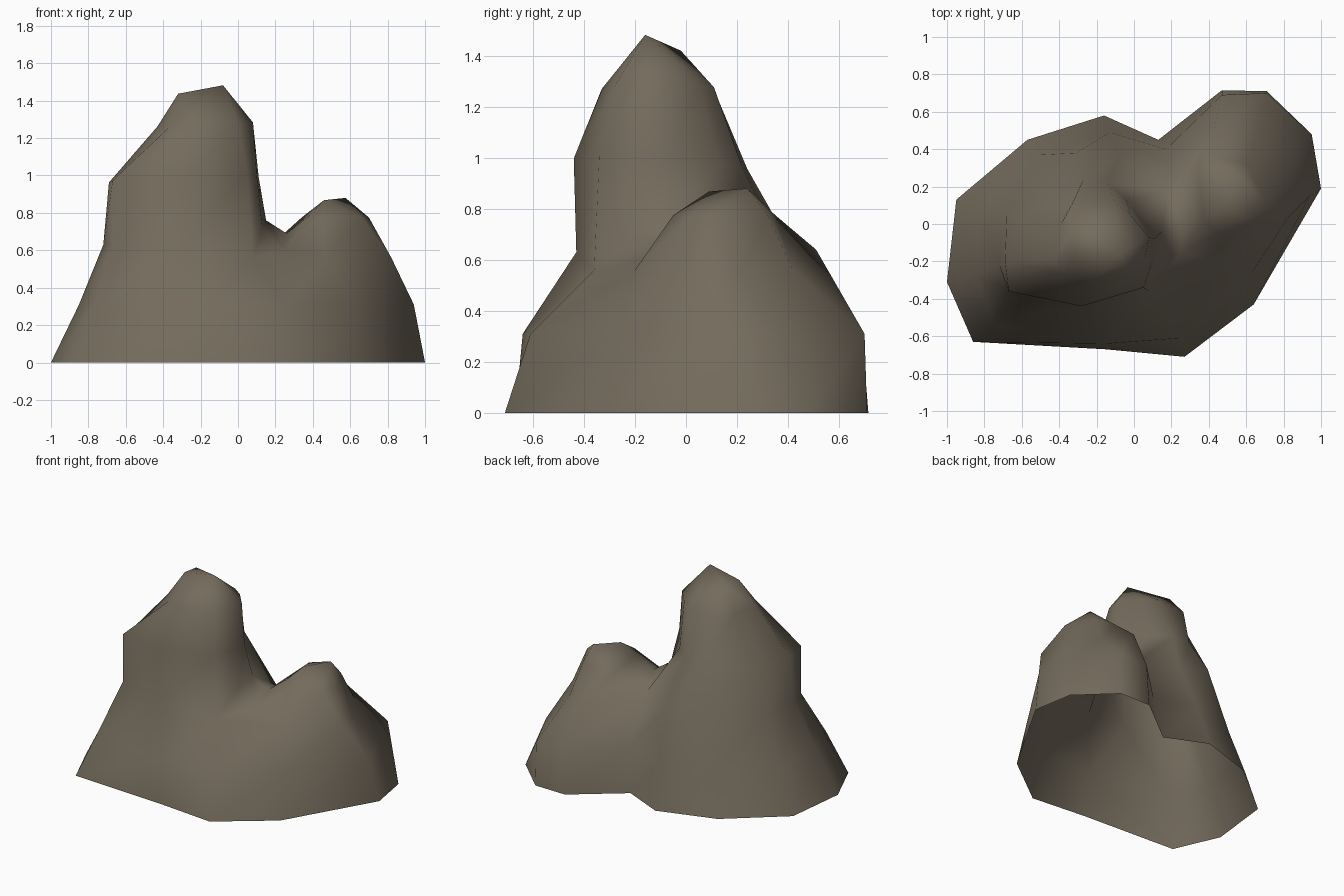
import bpy, bmesh

if "Cube" in bpy.data.objects:
    bpy.data.objects.remove(bpy.data.objects["Cube"])

# one rock material
stone = bpy.data.materials.new("brown stone")
stone.diffuse_color = (0.175, 0.147, 0.108, 1)
stone.use_nodes = True
stone.node_tree.nodes["Principled BSDF"].inputs["Base Color"].default_value = stone.diffuse_color

bm = bmesh.new()


def ring(points, height):
    """Add a cross-section; height is a function of x and y."""
    return [bm.verts.new((x, y, height(x, y))) for x, y in points]


def skirt(low, high):
    """Join two matching closed cross-sections."""
    n = len(low)
    for i in range(n):
        j = (i + 1) % n
        bm.faces.new((low[i], low[j], high[j], high[i]))


def fan(tip, loop, indices):
    for i, j in zip(indices, indices[1:]):
        bm.faces.new((tip, loop[i], loop[j]))


# foot and flank outlines, then the waist where the two peaks part
foot = [(-.86, -.63), (-.15, -.67), (.27, -.71), (.64, -.43), (1, .19),
        (.95, .48), (.71, .71), (.47, .715), (.13, .45), (-.16, .58),
        (-.57, .45), (-.95, .13), (-1, -.31)]
flank = [(-.75, -.53), (-.15, -.64), (.25, -.61), (.63, -.26), (.94, .15),
         (.87, .36), (.71, .70), (.47, .69), (.17, .40), (-.13, .49),
         (-.50, .37), (-.82, .09), (-.85, -.27)]
waist = [(-.67, -.36), (-.28, -.43), (.08, -.36), (.47, -.20), (.82, .03),
         (.76, .21), (.64, .42), (.43, .51), (.18, .18), (-.08, .37),
         (-.31, .38), (-.68, .05), (-.72, -.22)]

r0 = ring(foot, lambda x, y: 0)
r1 = ring(flank, lambda x, y: .31)
r2 = ring(waist, lambda x, y: .56 if x > .4 else .63)
for i, z in ((2, .56), (7, .64), (10, .71)):
    r2[i].co.z = z
skirt(r0, r1)
skirt(r1, r2)

# saddle between the peaks
s1, s2, m1, m2 = (bm.verts.new(p) for p in (
    (.25, -.16, .60), (.26, 0, .69), (.13, -.19, .72), (.15, -.04, .76)))
for f in ((r2[2], r2[3], s1), (r2[2], s1, m1), (s1, s2, m2, m1), (s2, r2[8], m2)):
    bm.faces.new(f)

# tall peak: shoulder, neck and cap
shoulder = [(-.67, -.36), (-.28, -.44), (.05, -.34), (.10, -.20), (.11, -.08),
            (-.04, .13), (-.14, .22), (-.27, .24), (-.59, .05), (-.69, -.20)]
neck = [(-.36, -.27), (-.24, -.33), (0, -.28), (.06, -.18), (.08, -.07),
        (-.02, .05), (-.10, .11), (-.33, .11), (-.39, .0), (-.43, -.19)]
r3 = ring(shoulder, lambda x, y: .985 + .05 * x - .06 * y)
r4 = ring(neck, lambda x, y: 1.28 + .04 * x)
skirt(r2[:3] + [m1, m2] + r2[8:], r3)
skirt(r3, r4)
a, b, c = (bm.verts.new(p) for p in (
    (-.32, -.15, 1.437), (-.08, -.16, 1.482), (-.32, -.02, 1.42)))
fan(a, r4, [9, 0, 1])
fan(b, r4, [1, 2, 3, 4, 5, 6])
fan(c, r4, [6, 7, 8, 9])
for f in ((a, r4[1], b), (b, r4[6], c), (c, r4[9], a), (a, b, c)):
    bm.faces.new(f)

# low peak: shoulder and cap
knob = [(.45, -.05), (.66, .02), (.70, .13), (.60, .32),
        (.46, .35), (.34, .33), (.36, .13), (.37, .03)]
r5 = ring(knob, lambda x, y: .775)
skirt(r2[3:9] + [s2, s1], r5)
d, e = bm.verts.new((.46, .09, .868)), bm.verts.new((.575, .24, .88))
fan(d, r5, [5, 6, 7, 0, 1])
fan(e, r5, [1, 2, 3, 4, 5])
bm.faces.new((d, r5[1], e))
bm.faces.new((d, e, r5[5]))

bmesh.ops.recalc_face_normals(bm, faces=bm.faces)
# open shell: make sure normals point outwards
if sum(f.normal.z * f.calc_area() for f in bm.faces) < 0:
    bmesh.ops.reverse_faces(bm, faces=bm.faces)
for f in bm.faces:
    f.smooth = True

mesh = bpy.data.meshes.new("twin_peak_rock")
bm.to_mesh(mesh)
bm.free()
mesh.materials.append(stone)
rock = bpy.data.objects.new("twin_peak_rock", mesh)
bpy.context.collection.objects.link(rock)
